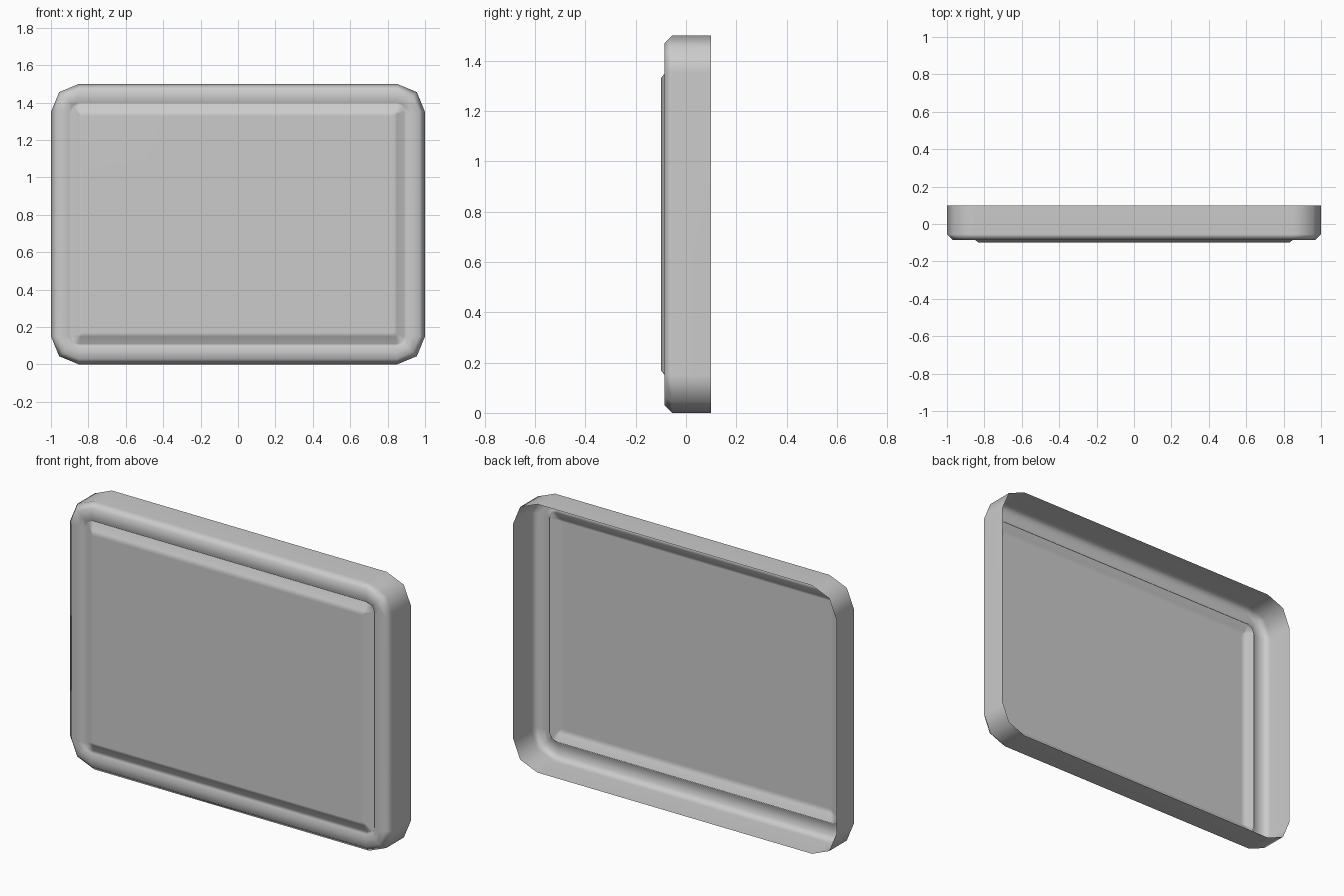
import bpy, bmesh, math

cube = bpy.data.objects.get("Cube")
if cube:
    bpy.data.objects.remove(cube, do_unlink=True)

grey = bpy.data.materials.new("plain grey")
grey.use_nodes = True
colour = (0.6, 0.6, 0.6, 1)
grey.diffuse_color = colour
grey.node_tree.nodes["Principled BSDF"].inputs["Base Color"].default_value = colour

HALF_W, HALF_H, CORNER = 1.0, 0.75, 0.15


def ring(bm, inset, y):
    """Rounded rectangle, two segments per corner, facing the front."""
    r = max(CORNER - inset, 0.01)
    cx, cz = HALF_W - inset - r, HALF_H - inset - r
    verts = []
    for i, (sx, sz) in enumerate([(1, 1), (-1, 1), (-1, -1), (1, -1)]):
        for k in range(3):
            a = math.radians(90 * i + 45 * k)
            verts.append(bm.verts.new((sx * cx + r * math.cos(a), y,
                                       HALF_H + sz * cz + r * math.sin(a))))
    return verts


# Section of the thin shell, from the open back edge to the front panel: (inset, y)
section = [(0, 0.1), (0, -0.055), (0.03, -0.085), (0.07, -0.085), (0.1, -0.078),
           (0.11, -0.065), (0.15, -0.085), (0.17, -0.1)]

bm = bmesh.new()
rings = [ring(bm, d, y) for d, y in section]
for a, b in zip(rings, rings[1:]):
    for i in range(len(a)):
        j = (i + 1) % len(a)
        bm.faces.new((a[i], a[j], b[j], b[i]))
panel = bm.faces.new(rings[-1])
bmesh.ops.recalc_face_normals(bm, faces=bm.faces)
panel.normal_update()
if panel.normal.y > 0:
    bmesh.ops.reverse_faces(bm, faces=bm.faces)

mesh = bpy.data.meshes.new("tray_shell")
bm.to_mesh(mesh)
bm.free()
mesh.materials.append(grey)
shell = bpy.data.objects.new("tray_shell", mesh)
bpy.context.collection.objects.link(shell)

# Smooth shading that keeps the broad faces flat
mesh.shade_smooth()
weighted = shell.modifiers.new("weighted normals", 'WEIGHTED_NORMAL')
weighted.weight = 60
